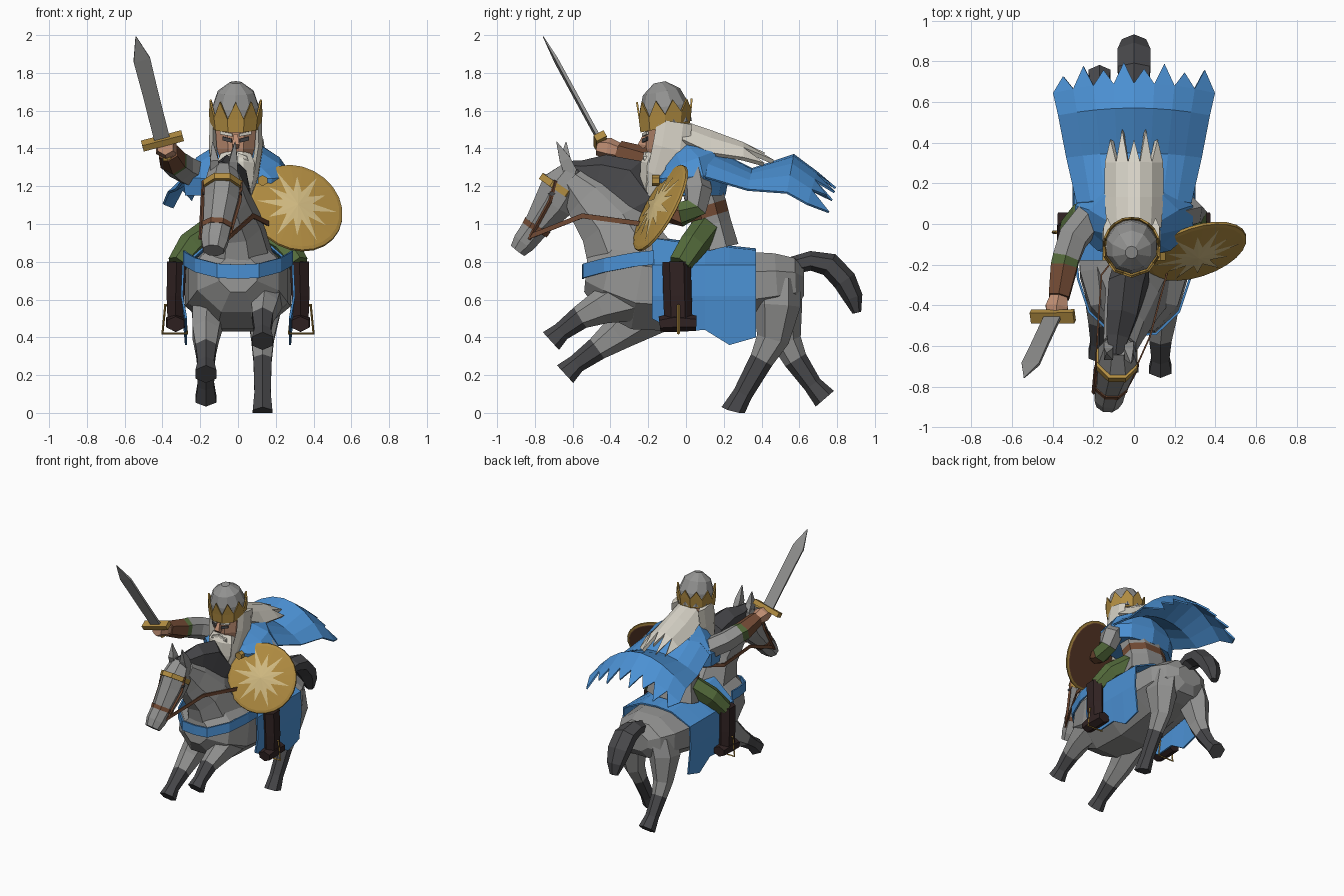
import bpy, math
from mathutils import Vector as V

COLOURS = {
    'grey': (.29, .29, .285), 'dark_grey': (.065, .065, .07), 'blue': (.07, .28, .65),
    'gold': (.45, .27, .055), 'pale_gold': (.66, .51, .23), 'white_hair': (.68, .65, .57),
    'skin': (.52, .27, .17), 'leather': (.17, .07, .035), 'dark_brown': (.03, .016, .016),
    'green': (.09, .15, .045)}
M = {}
for k, c in COLOURS.items():
    M[k] = bpy.data.materials.new(k)
    M[k].diffuse_color = (*c, 1)


def mesh(name, verts, faces, mats, idx=None, thick=0):
    me = bpy.data.meshes.new(name)
    me.from_pydata([(v[0], v[1], max(v[2], 0)) for v in verts], [], faces)
    for m in mats:
        me.materials.append(M[m])
    if idx:
        for p, i in zip(me.polygons, idx):
            p.material_index = i
    ob = bpy.data.objects.new(name, me)
    bpy.context.collection.objects.link(ob)
    if thick:
        mod = ob.modifiers.new('thickness', 'SOLIDIFY')
        mod.thickness, mod.offset = thick, 0
    return ob


def tube(name, pts, mats, n=8, ref=(1, 0, 0)):
    """Sweep an n-gon through points (x, y, z, side radius, other radius); one material per segment."""
    mats = [mats] * (len(pts) - 1) if isinstance(mats, str) else mats
    P = [V(p[:3]) for p in pts]
    verts, faces, idx = [], [], []
    names = list(dict.fromkeys(mats))
    k = 1 / math.cos(math.pi / n)
    for i, p in enumerate(P):
        t = (P[min(i + 1, len(P) - 1)] - P[max(i - 1, 0)]).normalized()
        s = V(ref)
        s = (s - t * s.dot(t)).normalized()
        o = t.cross(s)
        for j in range(n):
            a = 2 * math.pi * (j + .5) / n
            verts.append(p + s * math.cos(a) * pts[i][3] * k + o * math.sin(a) * pts[i][4] * k)
    for i, m in enumerate(mats):
        for j in range(n):
            q = (j + 1) % n
            faces.append((i * n + j, i * n + q, i * n + n + q, i * n + n + j))
            idx.append(names.index(m))
    faces += [tuple(range(n))[::-1], tuple(range(len(verts) - n, len(verts)))]
    idx += [names.index(mats[0]), names.index(mats[-1])]
    return mesh(name, verts, faces, names, idx)


def grid(name, rows, mat, thick, tip=None):
    """Sheet through rows of points, with optional triangular points on its last row."""
    n = len(rows[0])
    verts = [V(p) for r in rows for p in r]
    faces = [(i * n + j, i * n + j + 1, i * n + n + j + 1, i * n + n + j)
             for i in range(len(rows) - 1) for j in range(n - 1)]
    if tip:
        b = (len(rows) - 1) * n
        for j in range(n - 1):
            verts.append((verts[b + j] + verts[b + j + 1]) / 2 + V(tip) * (.8 + .35 * (j % 2)))
            faces.append((b + j, b + j + 1, len(verts) - 1))
    return mesh(name, verts, faces, [mat], None, thick)


def flowing(name, prof, n, mat, thick, tip, sweep=0):
    """Arched sheet from (y, z, half width, edge drop); sweep pulls the far corners forward."""
    us = [2 * j / n - 1 for j in range(n + 1)]
    grid(name, [[(w * u, y - sweep * u * u * i / len(prof), z - d * u * u) for u in us]
                for i, (y, z, w, d) in enumerate(prof)], mat, thick, tip)


def wire(name, pts, r, mat, cyclic=False):
    cu = bpy.data.curves.new(name, 'CURVE')
    cu.dimensions, cu.bevel_depth, cu.bevel_resolution = '3D', r, 0
    sp = cu.splines.new('POLY')
    sp.points.add(len(pts) - 1)
    for q, p in zip(sp.points, pts):
        q.co = (*p, 1)
    sp.use_cyclic_u, sp.use_smooth = cyclic, False
    cu.materials.append(M[mat])
    bpy.context.collection.objects.link(bpy.data.objects.new(name, cu))


# Horse body, neck and head
tube('horse_body', [(0, -.53, .74, .1, .1), (0, -.42, .73, .215, .2), (0, -.25, .68, .265, .24),
     (0, 0, .66, .28, .23), (0, .3, .67, .26, .185), (0, .48, .685, .235, .16), (0, .58, .69, .18, .13),
     (0, .625, .69, .1, .07)], 'grey')
tube('horse_neck', [(0, -.28, .78, .19, .24), (-.01, -.39, 1.0, .13, .18), (-.05, -.51, 1.14, .1, .14),
     (-.07, -.6, 1.23, .08, .08)], 'grey')
tube('horse_head', [(-.08, -.60, 1.30, .07, .05), (-.08, -.65, 1.2, .095, .115), (-.09, -.7, 1.11, .09, .105),
     (-.11, -.79, .99, .075, .07), (-.125, -.855, .905, .07, .062), (-.13, -.89, .86, .055, .045)], 'grey')
tube('brow_band', [(-.083, -.66, 1.205, .101, .118), (-.084, -.68, 1.175, .1, .118)], 'gold')
tube('nose_band', [(-.11, -.785, .995, .08, .077), (-.112, -.8, .97, .078, .075)], 'leather')
tube('mane', [(-.09, -.65, 1.3, .03, .03), (-.08, -.56, 1.27, .055, .06), (-.06, -.45, 1.255, .075, .1),
     (-.04, -.33, 1.215, .085, .13), (-.01, -.24, 1.09, .085, .12), (0, -.2, .97, .05, .06)], 'dark_grey', 6)
for s in (-1, 1):
    hx = -.075 + s * .05
    tube('horse_ear', [(hx, -.61, 1.27, .022, .035), (hx, -.64, 1.34, .022, .03),
         (hx + s * .01, -.66 - s * .025, 1.435, .002, .002)], 'grey', 4)
    wire('cheek_strap', [(-.083 + s * .098, -.69, 1.23), (-.09 + s * .098, -.72, 1.12),
         (-.125 + s * .073, -.83, .92)], .011, 'leather')
    # flat rein strap
    rein = [(-.12 + s * .075, -.83, .92), (-.05 + s * .13, -.55, 1.03), (s * .16, -.25, .99), (.1 + s * .08, -.02, 1.02)]
    grid('rein', [rein, [(x, y, z + .026) for x, y, z in rein]], 'leather', .008)
    mesh('horse_eye', [(-.083 + s * .1, -.71 + y, 1.16 + z) for y, z in ((-.02, 0), (0, -.012), (.02, 0), (0, .012))],
         [(0, 1, 2, 3)], ['dark_grey'], None, .008)

# Horse legs and tail
G, D = 'grey', 'dark_grey'
tube('front_leg_left', [(.15, -.26, .64, .09, .14), (.14, -.45, .56, .07, .08), (.13, -.56, .505, .055, .055),
     (.13, -.66, .43, .043, .043), (.13, -.715, .38, .055, .055)], [G, G, D, D], 6)
tube('front_leg_right', [(-.15, -.18, .57, .09, .14), (-.17, -.36, .42, .07, .08), (-.17, -.47, .34, .055, .055),
     (-.17, -.58, .26, .043, .043), (-.17, -.64, .205, .055, .055)], [G, G, D, D], 6)
tube('rear_leg_left', [(.12, .48, .7, .09, .11), (.14, .48, .57, .095, .11), (.13, .46, .39, .06, .075),
     (.13, .40, .28, .048, .055), (.13, .3, .1, .043, .045), (.13, .25, 0, .052, .06)], [G, G, G, D, D], 6)
tube('rear_leg_right', [(-.12, .48, .7, .09, .11), (-.155, .49, .57, .095, .11), (-.17, .53, .38, .06, .07),
     (-.17, .58, .28, .048, .055), (-.17, .67, .15, .043, .043), (-.17, .735, .075, .055, .055)], [G, G, G, D, D], 6)
tube('horse_tail', [(0, .56, .78, .05, .04), (0, .66, .805, .07, .045), (0, .76, .785, .08, .055),
     (0, .84, .7, .08, .055), (0, .885, .61, .06, .045), (0, .905, .53, .03, .02)], D, 6)

# Blue saddle cloth and chest band
rows = []
for y, b, t in ((-.18, .5, .93), (-.05, .43, .91), (.1, .44, .9), (.23, .36, .88), (.37, .4, .865)):
    side = [(.275, b), (.297, .62), (.29, .78), (.13, t - .01)]
    rows.append([(-x, y, z) for x, z in side] + [(0, y, t)] + [(x, y, z) for x, z in side[::-1]])
grid('saddle_cloth', rows, 'blue', .012)
half = [(.285, -.17, .86), (.275, -.27, .85), (.222, -.43, .82), (.108, -.54, .79)]
top = [(-x, y, z) for x, y, z in half] + [(0, -.545, .785)] + half[::-1]
grid('chest_band', [top, [(x, y, z - .075) for x, y, z in top]], 'blue', .012)

# Rider body
tube('rider_torso', [(0, .17, .87, .2, .11), (0, .14, 1.0, .17, .1), (0, .125, 1.04, .172, .105),
     (0, .11, 1.1, .172, .105), (0, .04, 1.32, .18, .1)], [G, G, 'leather', G])
for s in (-1, 1):
    tube('rider_thigh', [(s * .13, .1, .965, .07, .07), (s * .25, .035, .885, .065, .065),
         (s * .32, -.035, .785, .055, .05)], 'green', 6, (0, 1, 0))
    tube('boot_shaft', [(s * .325, -.05, .8, .05, .065), (s * .33, -.045, .62, .048, .065),
         (s * .33, -.04, .46, .042, .065)], 'dark_brown', 6)
    tube('boot_foot', [(s * .33, .055, .475, .045, .035), (s * .33, -.06, .48, .05, .045),
         (s * .33, -.14, .47, .045, .035)], 'dark_brown', 6)
    wire('stirrup', [(s * .335 + x, -.04, z) for x, z in ((-.065, .42), (.065, .42), (.05, .57), (-.05, .57))],
         .008, 'gold', True)

# Mantle and flowing cape
tube('mantle', [(0, .03, 1.15, .28, .17), (0, .03, 1.25, .29, .19), (0, .02, 1.335, .22, .16),
     (0, -.03, 1.41, .1, .1)], 'blue', 10)
flowing('cape', [(0, 1.37, .2, .12), (.12, 1.405, .28, .16), (.35, 1.29, .33, .11), (.57, 1.365, .37, .2),
        (.69, 1.275, .395, .17)], 8, 'blue', .012, (0, .09, -.07), .06)
for s in (-1, 1):
    tube('brooch', [(s * .13, -.18, 1.23, .025, .025), (s * .13, -.14, 1.23, .025, .025)], 'gold', 6)

# Rider head, hair and beard
cx = -.012
tube('rider_head', [(cx, -.1, 1.3, .07, .08), (cx, -.11, 1.4, .1, .1), (cx, -.11, 1.54, .11, .11)], 'skin')
tube('nose', [(cx, -.215, 1.475, .01, .01), (cx, -.23, 1.42, .02, .025), (cx, -.22, 1.405, .015, .01)], 'skin', 4)
for s in (-1, 1):
    for name, x, z, w, h, m in (('eye', .045, 1.447, .024, .01, D), ('eyebrow', .05, 1.477, .032, .008, 'white_hair')):
        mesh(name, [(cx + s * (x + a * w), -.216 + .012 * a, z + b * h + a * .006)
             for a, b in ((-1, -1), (1, -1), (1, 1), (-1, 1))], [(0, 1, 2, 3)], [m], None, .009)
    tube('side_lock', [(cx + s * .118, -.06, 1.54, .02, .08), (cx + s * .122, -.08, 1.4, .02, .085),
         (cx + s * .1, -.13, 1.25, .02, .07), (cx + s * .07, -.19, 1.14, .01, .02)], 'white_hair', 6)
    tube('moustache', [(cx, -.215, 1.372, .01, .01), (cx + s * .05, -.215, 1.35, .012, .012),
         (cx + s * .075, -.2, 1.29, .004, .004)], 'white_hair', 4, (0, 1, 0))
tube('beard', [(cx, -.16, 1.365, .08, .05), (cx, -.18, 1.32, .1, .06), (cx, -.185, 1.22, .09, .06),
     (cx, -.2, 1.14, .06, .045), (cx, -.2, 1.06, .015, .015)], 'white_hair')
flowing('long_hair', [(-.02, 1.54, .125, .1), (.13, 1.49, .135, .12), (.3, 1.425, .135, .08)],
        5, 'white_hair', .025, (0, .14, -.07))

# Helmet and pointed crown
tube('helmet', [(cx, -.105, 1.53, .125, .13), (cx, -.115, 1.62, .122, .125), (cx, -.13, 1.7, .095, .095),
     (cx, -.14, 1.75, .03, .03)], G, 10)
verts, faces, n = [], [], 10
for r, z in ((.128, 1.51), (.137, 1.58)):
    for j in range(n):
        a = 2 * math.pi * j / n
        verts.append((cx + r * math.cos(a), -.11 + (r + .005) * math.sin(a), z + .2 * r * math.sin(a)))
for j in range(n):
    q, a = (j + 1) % n, 2 * math.pi * (j + .5) / n
    verts.append((cx + .14 * math.cos(a), -.115 + .145 * math.sin(a), 1.655 + .01 * math.sin(a)))
    faces += [(j, q, n + q, n + j), (n + j, n + q, 2 * n + j)]
mesh('crown', verts, faces, ['gold'], None, .01)

# Arms
tube('sword_arm', [(-.21, .04, 1.255, .07, .07), (-.3, -.07, 1.3, .07, .07), (-.335, -.17, 1.33, .065, .065),
     (-.345, -.215, 1.335, .065, .065), (-.37, -.36, 1.385, .05, .05)], [G, G, 'green', 'leather'], 6)
tube('sword_hand', [(-.37, -.36, 1.385, .042, .04), (-.38, -.41, 1.4, .055, .05), (-.385, -.47, 1.41, .04, .04)],
     'skin', 6)
tube('shield_arm', [(.2, .04, 1.25, .07, .07), (.27, .06, 1.17, .07, .07), (.29, .05, 1.09, .06, .06),
     (.29, -.03, 1.05, .058, .058), (.28, -.1, 1.06, .045, .045)], [G, G, 'green', 'leather'], 6, (1, 1, 0))
tube('shield_hand', [(.28, -.1, 1.06, .04, .04), (.27, -.13, 1.07, .03, .03)], 'skin', 6)

# Sword
d, g, w = V((-.14, -.3, .55)).normalized(), V((-.4, -.455, 1.44)), V((1, 0, .27)).normalized()


def along(items):
    return [(*(g + d * t), a, b) for t, a, b in items]


tube('sword_guard', along([(-.018, .11, .03), (.018, .11, .03)]), 'gold', 4, w)
tube('sword_grip', along([(-.11, .022, .022), (-.09, .018, .018), (0, .018, .018)]), ['gold', 'leather'], 6, w)
tube('sword_blade', along([(0, .042, .009), (.3, .042, .009), (.5, .045, .008), (.645, .002, .002)]), G, 4, w)

# Round shield with star
c, nrm = V((.307, -.135, 1.085)), V((.28, -.836, .47)).normalized()
tube('shield', [(*(c + nrm * h), r, r) for h, r in ((-.014, .235), (-.012, .24), (-.006, .256), (.006, .253),
     (.012, .235), (.036, .02))], ['leather', 'gold', 'gold', 'gold', 'gold'], 24)
u = (V((1, 0, 0)) - nrm * nrm.x).normalized()
v = nrm.cross(u)
star = [c + nrm * .042]
for j in range(24):
    r = .085 if j % 2 else (.22 if j % 4 == 0 else .18)
    a = math.pi * j / 12
    star.append(c + nrm * (.041 - .107 * r) + (u * math.cos(a) + v * math.sin(a)) * r)
mesh('shield_star', star, [(0, j + 1, (j + 1) % 24 + 1) for j in range(24)], ['pale_gold'])
